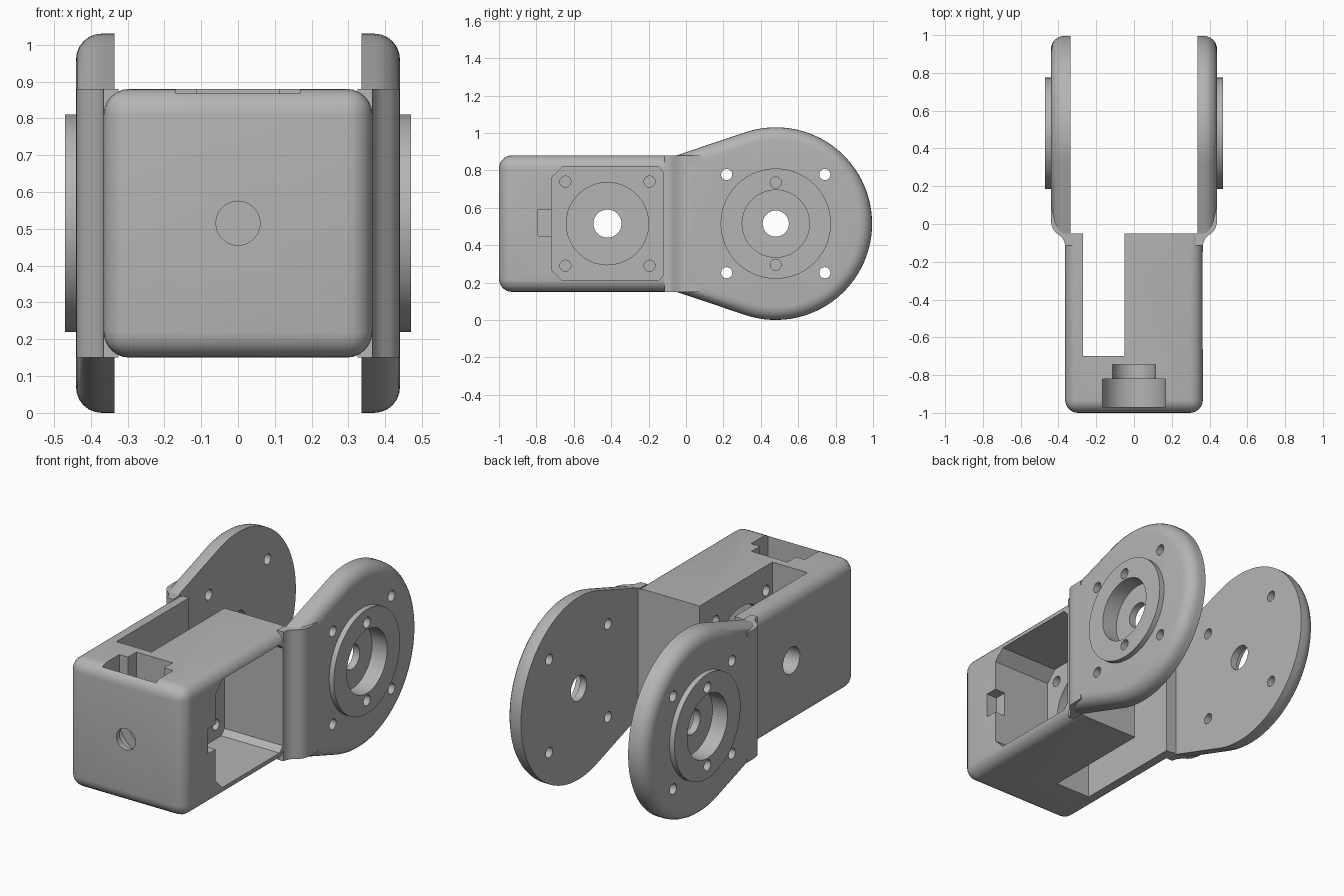
import bpy, bmesh, math
from mathutils import Vector, Matrix

cube = bpy.data.objects.get("Cube")
if cube:
    bpy.data.objects.remove(cube, do_unlink=True)

grey = bpy.data.materials.new("matte grey plastic")
grey.use_nodes = True
tone = (0.46, 0.46, 0.46, 1)
grey.diffuse_color = tone
grey.node_tree.nodes["Principled BSDF"].inputs["Base Color"].default_value = tone

MID = 0.515        # height of the main axis
HUB = 0.48         # y of the arm pivot
MOTOR = -0.42      # y of the motor bay centre


def add(name, bm):
    bmesh.ops.recalc_face_normals(bm, faces=bm.faces)
    mesh = bpy.data.meshes.new(name)
    bm.to_mesh(mesh)
    bm.free()
    mesh.materials.append(grey)
    ob = bpy.data.objects.new(name, mesh)
    bpy.context.collection.objects.link(ob)
    return ob


def prism(name, points, axis, lo, hi, bevel=0):
    """Extrude a 2D outline along an axis; optionally round the edges of the far end."""
    place = {"x": lambda p, d: (d, p[0], p[1]),
             "y": lambda p, d: (p[0], d, p[1]),
             "z": lambda p, d: (p[0], p[1], d)}[axis]
    bm = bmesh.new()
    face = bm.faces.new([bm.verts.new(place(p, lo)) for p in points])
    move = Vector(place((0, 0), hi - lo))
    new = bmesh.ops.extrude_face_region(bm, geom=[face])["geom"]
    tops = [v for v in new if isinstance(v, bmesh.types.BMVert)]
    bmesh.ops.translate(bm, verts=tops, vec=move)
    if bevel:
        rim = [e for e in bm.edges if all(v in tops for v in e.verts)]
        bmesh.ops.bevel(bm, geom=rim, offset=bevel, segments=6, profile=0.5, affect="EDGES")
    return add(name, bm)


def arc(cu, cv, r, start=0, end=360, n=40):
    full = end - start == 360
    steps = n if full else n + 1
    return [(cu + r * math.cos(math.radians(start + (end - start) * i / n)),
             cv + r * math.sin(math.radians(start + (end - start) * i / n)))
            for i in range(steps)]


def rect(u0, u1, v0, v1):
    return [(u0, v0), (u1, v0), (u1, v1), (u0, v1)]


def cut(target, points, axis, lo, hi):
    cutter = prism("cutter", points, axis, lo, hi)
    cutter.hide_render = True
    mod = target.modifiers.new("cut", "BOOLEAN")
    mod.operation, mod.solver, mod.object = "DIFFERENCE", "EXACT", cutter
    bpy.context.view_layer.objects.active = target
    bpy.ops.object.modifier_apply(modifier=mod.name)
    bpy.data.objects.remove(cutter, do_unlink=True)


# Body block, rounded on the front and along its length
bm = bmesh.new()
bmesh.ops.create_cube(bm, size=1)
bmesh.ops.transform(bm, verts=bm.verts, matrix=Matrix.Translation((0, -0.525, MID))
                    @ Matrix.Diagonal((0.73, 0.95, 0.73, 1)))
edges = [e for e in bm.edges if any(v.co.y < -0.9 for v in e.verts)]
bmesh.ops.bevel(bm, geom=edges, offset=0.07, segments=6, profile=0.5, affect="EDGES")
body = add("body", bm)

# Motor bay with chamfered corners, open on one side
a, b, lo, hi = -0.72, -0.12, 0.21, 0.82
bay = [(a + 0.06, lo), (b - 0.03, lo), (b, lo + 0.03), (b, hi - 0.03),
       (b - 0.03, hi), (a + 0.06, hi), (a, hi - 0.06), (a, lo + 0.06)]
cut(body, bay, "x", 0, 0.5)

# Gear slot through the height, open at the back
cut(body, rect(-0.27, -0.05, -0.70, 0.1), "z", 0, 1)

# Motor face opening, mounting holes and shaft hole
cut(body, arc(MOTOR, MID, 0.22), "x", -0.1, 0.1)
for dy in (-0.225, 0.225):
    for dz in (-0.225, 0.225):
        cut(body, arc(MOTOR + dy, MID + dz, 0.03, n=16), "x", -0.1, 0.1)
cut(body, arc(MOTOR, MID, 0.075), "x", -0.5, -0.2)

# Cable notch beside the bay
cut(body, rect(-0.79, -0.7, 0.45, 0.59), "x", 0.3, 0.5)

# Round-bottomed pocket and relief in the top, with the front bolt hole
for r, y0, y1 in ((0.168, -0.97, -0.82), (0.113, -0.83, -0.745)):
    cut(body, arc(0, MID, r, 180, 360, 24) + [(r, 1), (-r, 1)], "y", y0, y1)
cut(body, arc(0, MID, 0.06, n=24), "y", -1.1, -0.9)

parts = [body]

# Arms, hubs and curved necks on both sides
back, half = -0.05, 0.365
away = math.atan2(half, back - HUB)
tangent = math.degrees(away - math.acos(0.515 / math.hypot(half, back - HUB)))
outline = [(back, MID - half)] + arc(HUB, MID, 0.515, -tangent, tangent, 56) + [(back, MID + half)]
neck = [(0.325, -0.115), (0.365, -0.115), (0.368, -0.095), (0.378, -0.076), (0.395, -0.06),
        (0.415, -0.045), (0.43, -0.025), (0.438, 0), (0.44, 0.03), (0.44, 0.08),
        (0.335, 0.08), (0.335, -0.05), (0.325, -0.05)]

for side, s in (("left", 1), ("right", -1)):
    arm = prism(side + "_arm", outline, "x", 0.335 * s, 0.44 * s, 0.07)
    hub = prism(side + "_hub", arc(HUB, MID, 0.295, n=56), "x", 0.43 * s, 0.47 * s)
    for part in (arm, hub):
        cut(part, arc(HUB, MID, 0.18), "x", 0.376 * s, 0.5 * s)
        for dz in (-0.22, 0.22):
            cut(part, arc(HUB, MID + dz, 0.03, n=16), "x", 0.38 * s, 0.5 * s)
    cut(arm, arc(HUB, MID, 0.07, n=32), "x", 0.3 * s, 0.5 * s)
    for dy in (-0.2625, 0.2625):
        for dz in (-0.2625, 0.2625):
            cut(arm, arc(HUB + dy, MID + dz, 0.03, n=16), "x", 0.3 * s, 0.5 * s)
    joint = prism(side + "_neck", [(x * s, y) for x, y in neck], "z", MID - half, MID + half)
    parts += [arm, hub, joint]

# Smooth curved faces, crisp corners
bpy.ops.object.select_all(action="DESELECT")
for ob in parts:
    ob.select_set(True)
bpy.context.view_layer.objects.active = body
bpy.ops.object.shade_smooth_by_angle(angle=math.radians(30))
